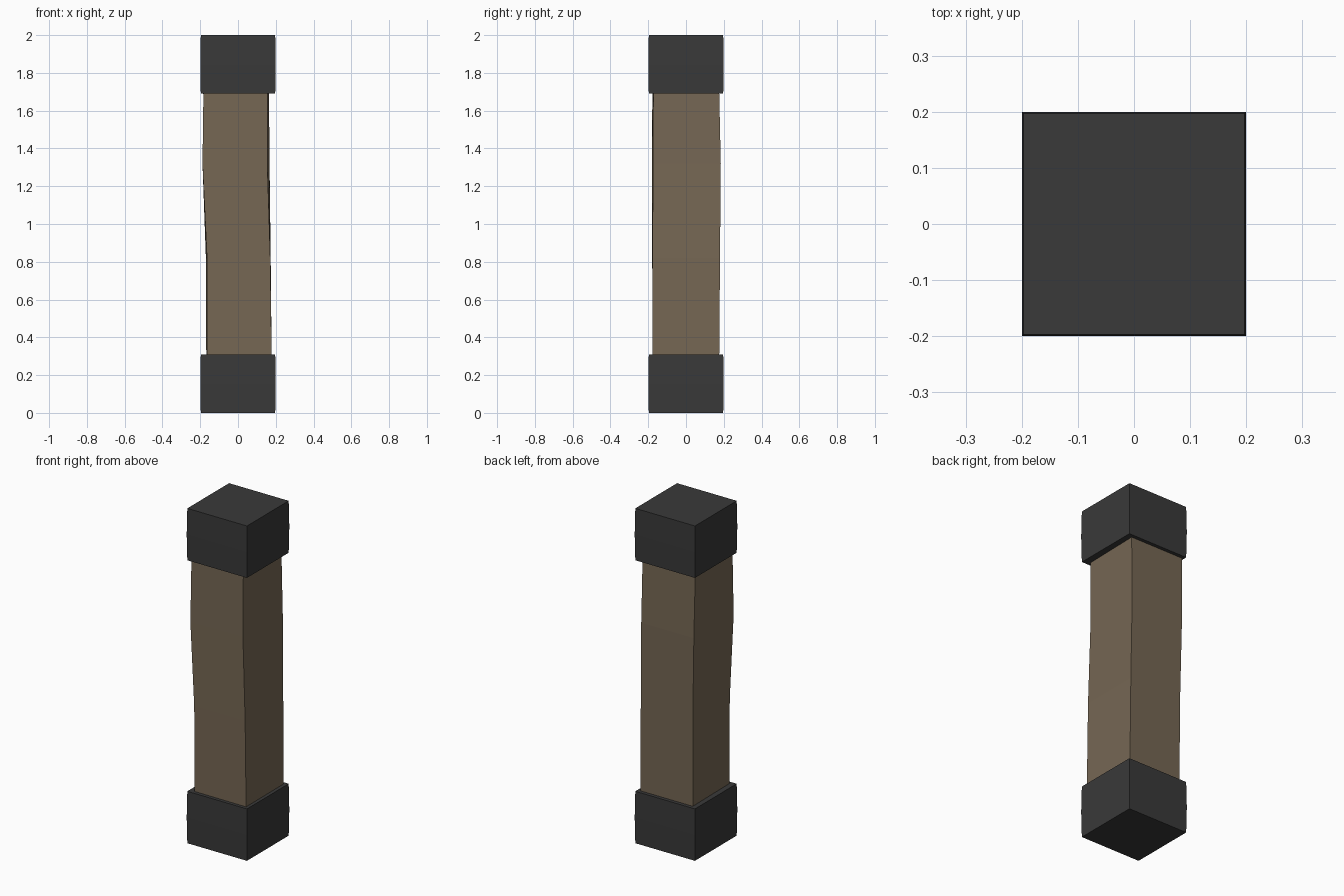
import bpy, bmesh

if "Cube" in bpy.data.objects:
    bpy.data.objects.remove(bpy.data.objects["Cube"])


def material(name, rgb):
    m = bpy.data.materials.new(name)
    m.diffuse_color = (*rgb, 1)
    m.use_nodes = True
    m.node_tree.nodes["Principled BSDF"].inputs["Base Color"].default_value = m.diffuse_color
    return m


def loft(name, rings, mat):
    """Closed four-sided column through rings of 3D corner points."""
    bm = bmesh.new()
    loops = [[bm.verts.new(p) for p in ring] for ring in rings]
    for a, b in zip(loops, loops[1:]):
        for i in range(4):
            j = (i + 1) % 4
            bm.faces.new((a[i], a[j], b[j], b[i]))
    bm.faces.new(loops[0][::-1])
    bm.faces.new(loops[-1])
    bmesh.ops.recalc_face_normals(bm, faces=bm.faces)
    mesh = bpy.data.meshes.new(name)
    bm.to_mesh(mesh)
    bm.free()
    mesh.materials.append(mat)
    obj = bpy.data.objects.new(name, mesh)
    bpy.context.collection.objects.link(obj)
    return obj


def square(r, z):
    return [(-r, -r, z), (r, -r, z), (r, r, z), (-r, r, z)]


wood = material("wood", (0.18, 0.135, 0.088))
iron = material("dark_iron", (0.041, 0.041, 0.041))

# Slightly warped timber: four corners at each height
sections = [
    (0.10, [(-.163, -.175), (.178, -.178), (.176, .175), (-.168, .175)]),
    (0.31, [(-.163, -.176), (.178, -.178), (.176, .176), (-.168, .176)]),
    (0.82, [(-.164, -.179), (.171, -.177), (.173, .180), (-.170, .179)]),
    (1.32, [(-.188, -.181), (.155, -.175), (.167, .184), (-.180, .183)]),
    (1.69, [(-.183, -.178), (.156, -.173), (.164, .176), (-.184, .176)]),
    (1.90, [(-.180, -.176), (.158, -.172), (.163, .175), (-.184, .175)]),
]
loft("timber_post", [[(x, y, z) for x, y in pts] for z, pts in sections], wood)

# Metal caps at both ends, bulging very slightly at mid height
for name, z0 in (("bottom_cap", 0.0), ("top_cap", 1.69)):
    loft(name, [square(0.197, z0), square(0.1995, z0 + 0.155),
                square(0.197, z0 + 0.31)], iron)
